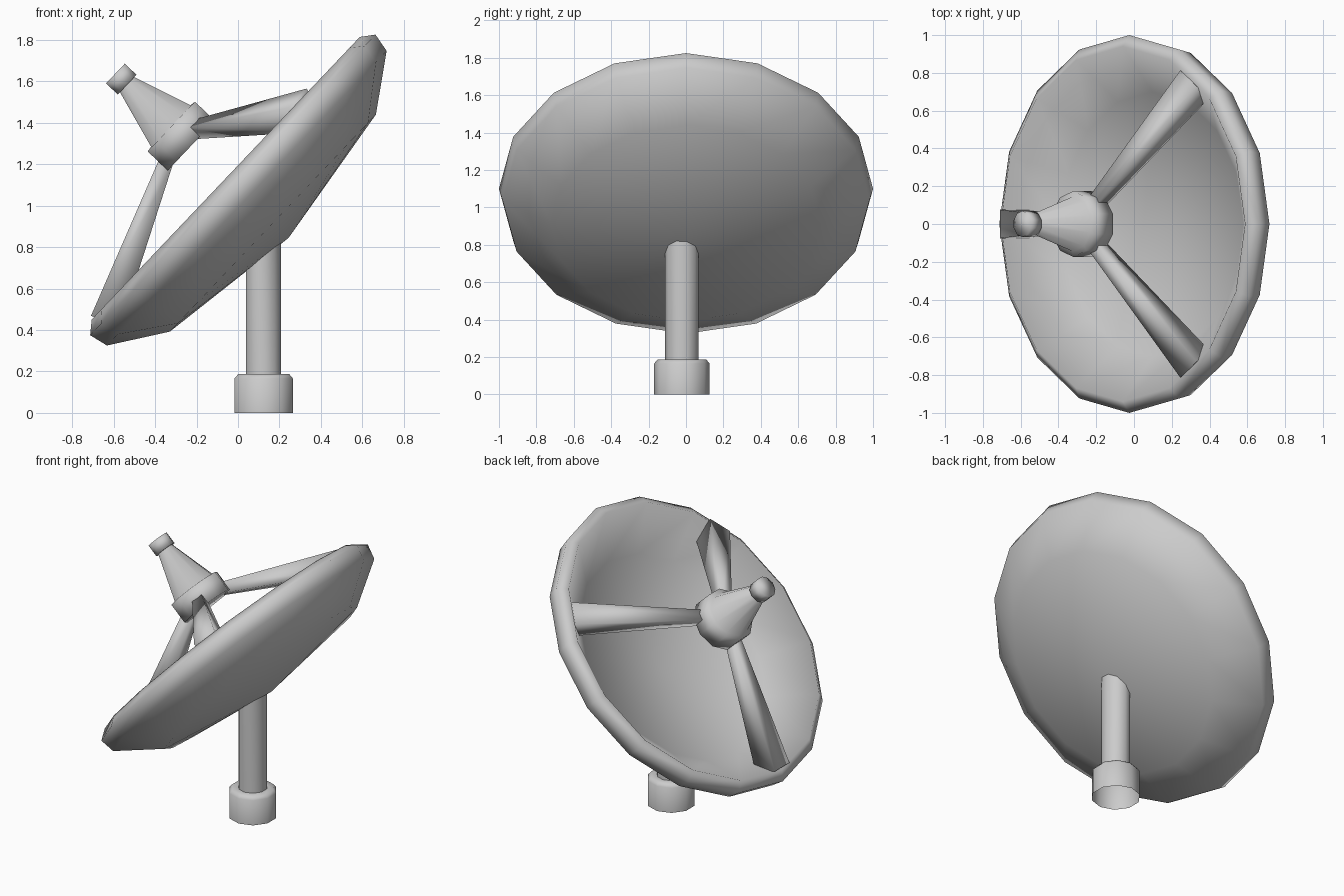
import bpy, bmesh, math
from mathutils import Matrix, Vector

if "Cube" in bpy.data.objects:
    bpy.data.objects.remove(bpy.data.objects["Cube"])


def lathe(name, profile, sides, matrix, start=0.0, caps=(True, True)):
    """Revolve (radius, height) points about local z; zero radius makes a pole,
    caps closes the first and last ring."""
    bm = bmesh.new()
    rings = []
    for r, h in profile:
        if r == 0:
            rings.append([bm.verts.new((0, 0, h))])
        else:
            angles = [start + math.tau * i / sides for i in range(sides)]
            rings.append([bm.verts.new((r * math.cos(a), r * math.sin(a), h)) for a in angles])
    for a, b in zip(rings, rings[1:]):
        for i in range(sides):
            j = (i + 1) % sides
            if len(a) == 1:
                bm.faces.new((a[0], b[j], b[i]))
            elif len(b) == 1:
                bm.faces.new((a[i], a[j], b[0]))
            else:
                bm.faces.new((a[i], a[j], b[j], b[i]))
    for ring, cap in zip((rings[0], rings[-1]), caps):
        if cap and len(ring) > 1:
            bm.faces.new(ring)
    bmesh.ops.recalc_face_normals(bm, faces=bm.faces)
    for f in bm.faces:
        f.smooth = True
    mesh = bpy.data.meshes.new(name)
    bm.to_mesh(mesh)
    bm.free()
    ob = bpy.data.objects.new(name, mesh)
    ob.matrix_world = matrix
    bpy.context.collection.objects.link(ob)
    return ob


# Dish frame: local z is the tilted dish axis
dish = Matrix.Translation((-0.025, 0, 1.10)) @ Matrix.Rotation(math.radians(-46.5), 4, 'Y')
Q = math.pi / 2

# Reflector bowl with a thick rim, outside then inside
lathe("dish", [(0, -0.371), (0.722, -0.267), (0.98, -0.093), (1.0, 0.0), (0.94, 0.047),
               (0.70, -0.17), (0, -0.29)], 16, dish)

# Feed horn: collar, cone and end cap
lathe("feed_horn", [(0.174, 0.276), (0.174, 0.409), (0.145, 0.413), (0.052, 0.706)],
      10, dish, Q)
lathe("feed_cap", [(0.069, 0.703), (0.069, 0.781)], 10, dish, Q)

# Three tapered square struts from the rim to the feed collar
outer, inner = Vector((0.90, 0, -0.008)), Vector((0.14, 0, 0.311))
d = inner - outer
z = d.normalized()
y = Vector((0, 1, 0))
x = y.cross(z)
frame = Matrix((x, y, z)).transposed().to_4x4()
frame.translation = outer
for k, angle in enumerate((180, 56, -56), 1):
    spin = Matrix.Rotation(math.radians(angle), 4, 'Z')
    lathe(f"strut_{k}", [(0.107, 0), (0.050, d.length)], 4, dish @ spin @ frame, Q / 2)

# Pole, its top slanted to end inside the dish shell
post = Matrix.Translation((0.124, -0.022, 0))
pole = lathe("pole", [(0.089, 0.18), (0.089, 0.8)], 10, post, Q, (False, False))
for v in pole.data.vertices:
    if v.co.z > 0.5:
        v.co.z = 0.77 + 0.78 * v.co.x

# Base foot with a bevelled top edge, open underneath
lathe("base", [(0.148, 0), (0.148, 0.166), (0.130, 0.187), (0.089, 0.187)], 10, post, Q,
      (False, False))
